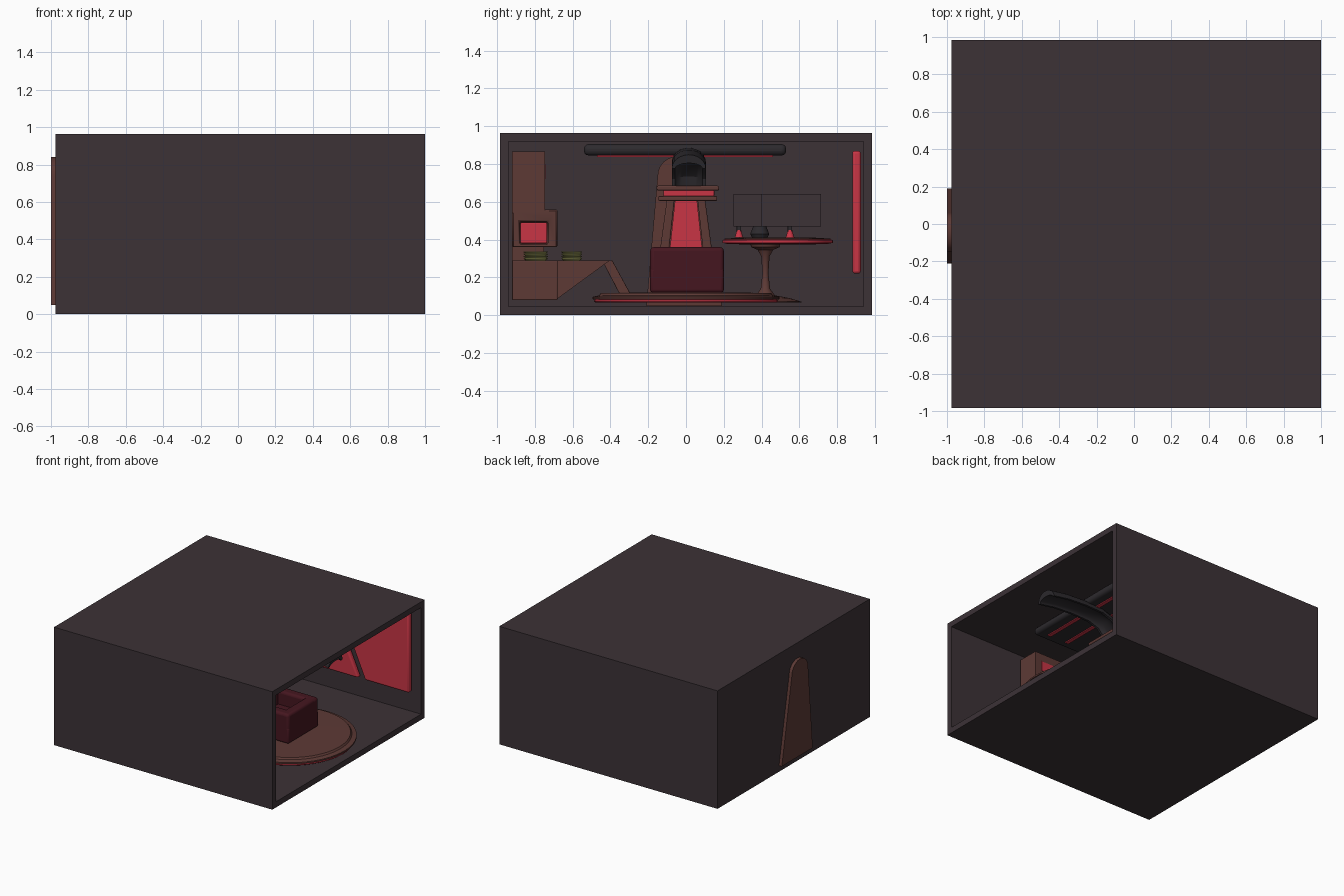
import bpy, bmesh
from math import sin, cos, pi
from mathutils import Vector

if "Cube" in bpy.data.objects:
    bpy.data.objects.remove(bpy.data.objects["Cube"])


def material(name, rgb):
    m = bpy.data.materials.new(name)
    m.diffuse_color = (*rgb, 1)
    m.use_nodes = True
    m.node_tree.nodes["Principled BSDF"].inputs["Base Color"].default_value = m.diffuse_color
    return m


DARK = material("dark_wall", (.045, .032, .037))
BLACK = material("black", (.026, .023, .027))
BROWN = material("brown", (.11, .042, .036))
RED = material("red", (.58, .036, .06))
MAROON = material("maroon", (.06, .008, .014))
GREEN = material("plate_green", (.46, .46, .14))


def finish(name, bm, mat, bevel=0, smooth=True):
    bmesh.ops.recalc_face_normals(bm, faces=bm.faces)
    me = bpy.data.meshes.new(name)
    bm.to_mesh(me)
    bm.free()
    ob = bpy.data.objects.new(name, me)
    bpy.context.collection.objects.link(ob)
    me.materials.append(mat)
    if bevel:
        mod = ob.modifiers.new("bevel", 'BEVEL')
        mod.width, mod.segments = bevel, 3
    if smooth:
        bpy.ops.object.select_all(action='DESELECT')
        bpy.context.view_layer.objects.active = ob
        ob.select_set(True)
        bpy.ops.object.shade_smooth_by_angle()
    return ob


def make_box(lo, hi):
    bm = bmesh.new()
    bmesh.ops.create_cube(bm, size=1)
    for v in bm.verts:
        v.co = Vector([(a + b) / 2 + c * (b - a) for a, b, c in zip(lo, hi, v.co)])
    return bm


def box(name, lo, hi, mat, bevel=0):
    return finish(name, make_box(lo, hi), mat, bevel)


def prism(name, pts, axis, a, b, mat, bevel=0):
    """Extrude a 2D outline along x (points y,z) or y (points x,z)."""
    place = (lambda p, t: (t, *p)) if axis == 'x' else (lambda p, t: (p[0], t, p[1]))
    bm = bmesh.new()
    face = bm.faces.new([bm.verts.new(place(p, a)) for p in pts])
    new = bmesh.ops.extrude_face_region(bm, geom=[face])["geom"]
    move = Vector(place((0, 0), b - a))
    bmesh.ops.translate(bm, vec=move, verts=[g for g in new if isinstance(g, bmesh.types.BMVert)])
    return finish(name, bm, mat, bevel)


def lathe(name, profile, x, y, mat, n=48):
    """Spin (radius, height) points round a vertical axis."""
    bm = bmesh.new()
    rings = [[bm.verts.new((x + r * cos(2*pi*i/n), y + r * sin(2*pi*i/n), z)) for i in range(n)]
             for r, z in profile]
    for p, q in zip(rings, rings[1:]):
        for i in range(n):
            bm.faces.new((p[i], p[(i+1) % n], q[(i+1) % n], q[i]))
    bm.faces.new(rings[0])
    bm.faces.new(rings[-1])
    return finish(name, bm, mat)


def cabinet_hole(ob, lo, hi):
    cutter = box(ob.name + "_cutter", lo, hi, RED)
    cutter.hide_render = True
    cutter.hide_viewport = True
    mod = ob.modifiers.new("recess", 'BOOLEAN')
    mod.operation, mod.object = 'DIFFERENCE', cutter


# Room shell, open on the right side
bm = make_box((-.975, -.985, 0), (1, .985, .965))
bm.faces.ensure_lookup_table()
bm.normal_update()
side = max(bm.faces, key=lambda f: f.calc_center_median().x)
bmesh.ops.inset_region(bm, faces=[side], thickness=.066)
new = bmesh.ops.extrude_face_region(bm, geom=[side])["geom"]
bmesh.ops.translate(bm, vec=(-1.91, 0, 0), verts=[g for g in new if isinstance(g, bmesh.types.BMVert)])
if side.is_valid:
    bmesh.ops.delete(bm, geom=[side], context='FACES_ONLY')
finish("room_shell", bm, DARK, smooth=False)

# Arched doorway through the back wall, leaning slightly
arch = [(.19, .05), (.06, .74)] + [(-.045 + .105*cos(pi*i/12), .74 + .10*sin(pi*i/12)) for i in range(1, 12)]
arch += [(-.15, .74), (-.21, .05)]
prism("doorway", arch, 'x', -1, -.87, BROWN)

# Slanted wall windows
prism("window_right", [(.53, .22), (.93, .22), (.93, .87), (.24, .87)], 'y', .88, .925, RED, .015)
prism("window_middle", [(.03, .22), (.47, .22), (.18, .87), (-.26, .87)], 'y', .88, .925, RED, .015)
prism("window_left", [(-.8, .22), (-.03, .22), (-.32, .87), (-.8, .87)], 'y', .88, .925, RED, .015)

# Round platform with red under-rim
PX = .47
lathe("platform_glow", [(.48, .066), (.487, .075), (.48, .085)], PX, 0, RED, 64)
lathe("platform", [(.47, .08), (.495, .085), (.495, .097), (.46, .105), (.45, .118), (.2, .12)], PX, 0, BROWN, 64)

# Cube armchair: base, back and two arms
prism("chair_base", [(.21, .12), (.59, .12), (.59, .25), (.21, .25)], 'y', -.19, .2, MAROON, .015)
box("chair_front", (.51, -.19, .12), (.59, .2, .36), MAROON, .02)
box("chair_rear", (.21, -.19, .12), (.28, .2, .36), MAROON, .02)
for side_name, y in (("left", -.19), ("right", .12)):
    box("chair_arm_" + side_name, (.21, y, .12), (.59, y + .08, .36), MAROON, .02)

# Tapered tower behind the chair
prism("tower_core", [(-.13, .11), (.13, .11), (.075, .62), (-.075, .62)], 'x', .08, .16, BROWN)
prism("tower_panel", [(-.11, .12), (.11, .12), (.058, .61), (-.058, .61)], 'x', .15, .175, RED)
for s in (-1, 1):
    pts = [(s*.17, .11), (s*.115, .11), (s*.06, .62), (s*.1, .62)]
    prism("tower_post_" + ("left" if s < 0 else "right"), pts, 'x', .06, .21, BROWN, .008)
box("tower_ledge_lower", (.06, -.145, .605), (.31, .165, .63), BROWN, .006)
box("tower_ledge_glow", (.08, -.12, .628), (.30, .15, .662), RED, .006)
box("tower_ledge_upper", (.06, -.155, .66), (.32, .175, .685), BROWN, .008)

# Curved hood: hollow arch section swept up and over the chair
path = [(.24, .66), (.25, .72), (.30, .775), (.39, .805), (.55, .81), (.72, .80), (.87, .775)]
bm = bmesh.new()
rings = []
for k, (x, z) in enumerate(path):
    x0, z0 = path[max(k-1, 0)]
    x1, z1 = path[min(k+1, len(path)-1)]
    t = Vector((x1-x0, 0, z1-z0)).normalized()
    up = Vector((-t.z, 0, t.x))
    ring = []
    for r, order in ((.09, range(13)), (.072, range(12, -1, -1))):
        for i in order:
            a = pi*i/12
            h = .075*sin(a) if r > .08 else .03*sin(a)
            ring.append(bm.verts.new(Vector((x, .015 + r*cos(a), z)) + up*h))
    rings.append(ring)
for p, q in zip(rings, rings[1:]):
    for i in range(26):
        j = (i + 1) % 26
        bm.faces.new((p[i], p[j], q[j], q[i]))
for ring in (rings[0], rings[-1]):
    for i in range(12):
        bm.faces.new((ring[i], ring[i+1], ring[24-i], ring[25-i]))
finish("hood", bm, BLACK)

# Ceiling light tray with red strips
box("ceiling_tray", (.0, -.54, .845), (.53, .53, .905), BLACK, .025)
for i, x in enumerate((.08, .25, .42)):
    box(f"ceiling_strip_{i}", (x, -.47, .838), (x + .03, .46, .85), RED)

# Kitchen wall: base, oven unit and upper cabinet
box("cabinet_base", (-.7, -.92, .08), (.62, -.68, .29), BROWN, .005)
oven = box("oven_unit", (-.6, -.92, .36), (.34, -.68, .56), BROWN)
cabinet_hole(oven, (.27, -.88, .375), (.4, -.73, .495))
oven.modifiers.new("bevel", 'BEVEL').width = .008
box("oven_window", (.26, -.875, .38), (.29, -.735, .49), RED, .006)
box("oven_back", (-.6, -.92, .28), (.25, -.75, .37), BROWN)
box("upper_cabinet", (-.6, -.92, .54), (.34, -.745, .865), BROWN)
for i in range(3):
    box(f"cabinet_glow_{i}", (-.54 + i*.29, -.75, .72), (-.3 + i*.29, -.742, .8), RED)

# Counter with sloping underside and splayed legs
prism("counter_wedge", [(-.69, .08), (-.43, .27), (-.40, .29), (-.69, .29)], 'x', -.7, .55, BROWN)
for i, x in enumerate((-.65, -.1)):
    prism(f"counter_leg_{i}", [(-.46, .29), (-.39, .29), (-.27, .07), (-.33, .07), (-.43, .262)],
          'x', x, x + .1, BROWN, .004)

# Stacks of plates
for s, (x, y, r) in enumerate(((.5, -.795, .065), (.3, -.605, .055), (-.2, -.605, .055))):
    prof = []
    for i in range(4):
        z = .29 + i*.012
        prof += [(r*.8, z), (r, z + .008), (r, z + .011)]
    lathe(f"plate_stack_{s}", prof, x, y, GREEN, 32)

# Pedestal table
TX = -.4
lathe("table_base", [(.19, .066), (.19, .072), (.13, .09), (.05, .105), (.025, .14), (.016, .22),
                     (.022, .31), (.04, .345), (.075, .36), (.08, .38)], TX, .42, BROWN)
lathe("table_top", [(.2, .375), (.28, .383), (.28, .405), (.2, .41)], TX, .485, BROWN, 64)
lathe("table_rim", [(.27, .378), (.292, .383), (.292, .398), (.27, .402)], TX, .485, RED, 64)

# Thin screens standing on the table
for i, (x, y, w) in enumerate(((-.3, .28, .15), (-.45, .55, .32))):
    lathe(f"screen_foot_{i}", [(.025, .41), (.02, .418), (.012, .45)], x, y, RED, 24)
    box(f"screen_post_{i}", (x - .01, y - .012, .44), (x + .01, y + .012, .63), BLACK, .003)
    y0 = y - .03 if i == 0 else .395
    box(f"screen_{i}", (x + .012, y0, .47), (x + .02, y0 + w, .64), DARK)
lathe("table_cup", [(.04, .41), (.05, .43), (.035, .47)], -.5, .39, BLACK, 24)
